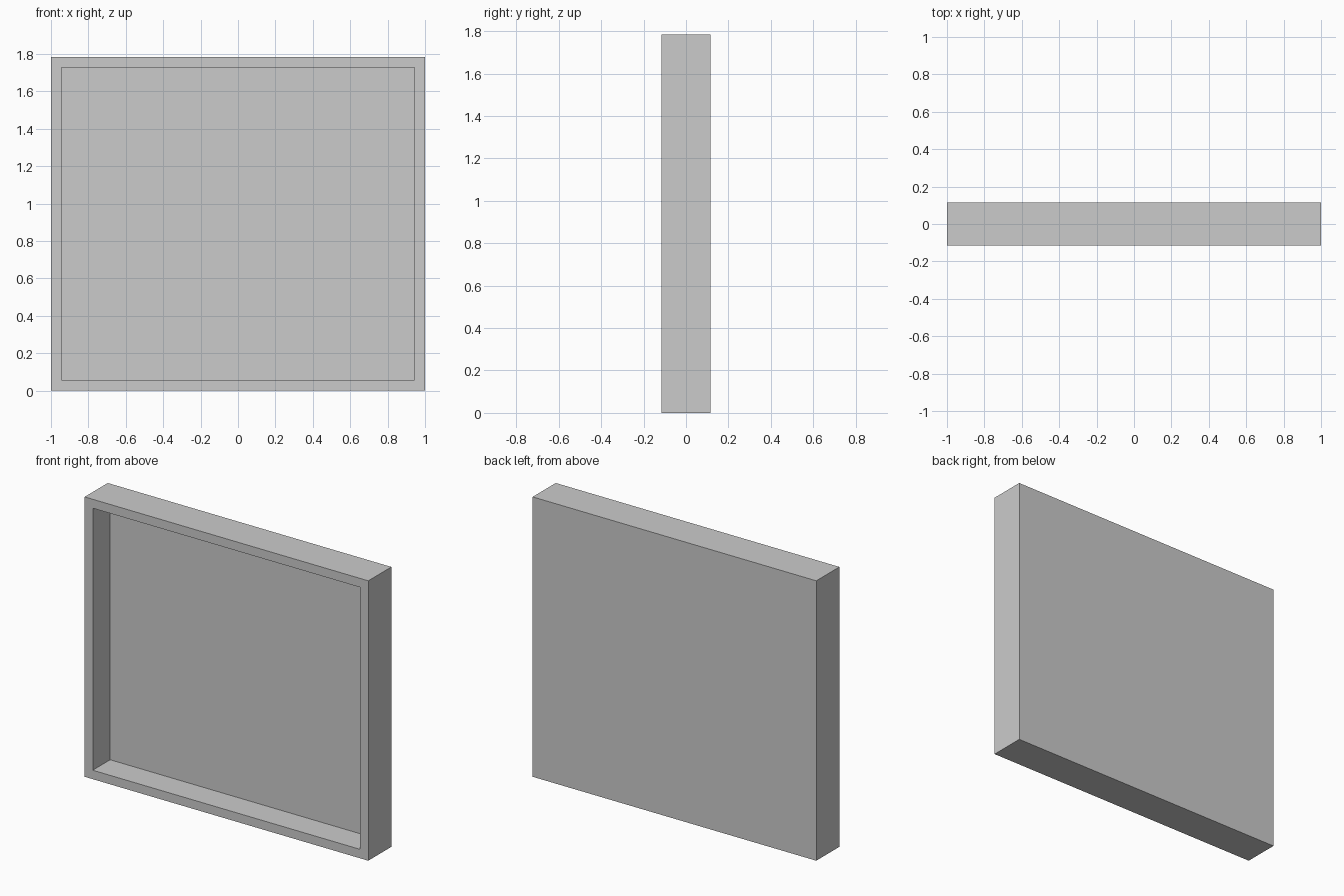
import bpy, bmesh
from mathutils import Vector

if "Cube" in bpy.data.objects:
    bpy.data.objects.remove(bpy.data.objects["Cube"])

W, D, H = 2.0, 0.232, 1.784   # outer size
WALL = 0.057                  # rim width and back panel thickness

# Solid tray body
bm = bmesh.new()
bmesh.ops.create_cube(bm, size=1.0)
bmesh.ops.scale(bm, vec=(W, D, H), verts=bm.verts)
bmesh.ops.translate(bm, vec=(0, 0, H / 2), verts=bm.verts)
bm.normal_update()

# Rim: inset the front face evenly
front = min(bm.faces, key=lambda f: f.calc_center_median().y)
bmesh.ops.inset_region(bm, faces=[front], thickness=WALL, use_even_offset=True)

# Recess: extrude the inset face back to the panel
floor = bmesh.ops.extrude_discrete_faces(bm, faces=[front])["faces"][0]
bmesh.ops.translate(bm, vec=Vector((0, D - WALL, 0)), verts=floor.verts)
bmesh.ops.recalc_face_normals(bm, faces=bm.faces)

mesh = bpy.data.meshes.new("shallow_tray")
bm.to_mesh(mesh)
bm.free()
bpy.context.collection.objects.link(bpy.data.objects.new("shallow_tray", mesh))
